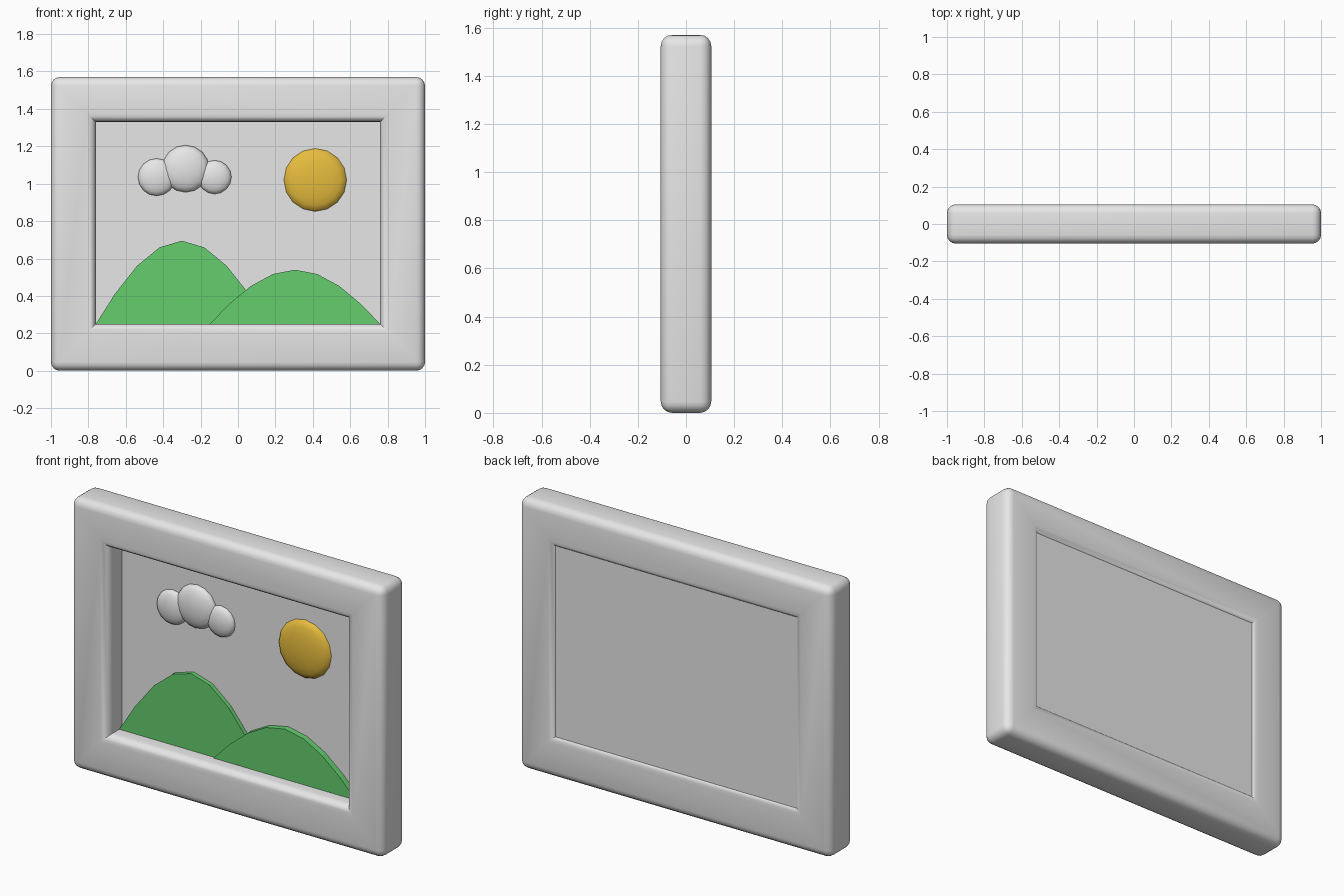
import bpy, bmesh, math

cube = bpy.data.objects.get("Cube")
if cube:
    bpy.data.objects.remove(cube, do_unlink=True)


def material(name, rgb):
    mat = bpy.data.materials.new(name)
    mat.use_nodes = True
    mat.diffuse_color = (*rgb, 1)
    mat.node_tree.nodes["Principled BSDF"].inputs["Base Color"].default_value = (*rgb, 1)
    return mat


grey = material("light_grey", (0.8, 0.8, 0.8))
green = material("hill_green", (0.13, 0.61, 0.155))
yellow = material("sun_yellow", (0.84, 0.53, 0.05))


def add_object(name, bm, mat, smooth=None):
    bmesh.ops.recalc_face_normals(bm, faces=bm.faces)
    mesh = bpy.data.meshes.new(name)
    bm.to_mesh(mesh)
    bm.free()
    mesh.materials.append(mat)
    obj = bpy.data.objects.new(name, mesh)
    bpy.context.collection.objects.link(obj)
    if smooth:
        bpy.ops.object.select_all(action='DESELECT')
        obj.select_set(True)
        bpy.context.view_layer.objects.active = obj
        bpy.ops.object.shade_smooth_by_angle(angle=math.radians(smooth))
    return obj


def rect(bm, x, z0, z1, y):
    return [bm.verts.new(p) for p in ((-x, y, z0), (x, y, z0), (x, y, z1), (-x, y, z1))]


def extruded_outline(name, points, front, back, mat):
    bm = bmesh.new()
    face = bm.faces.new([bm.verts.new((x, front, z)) for x, z in points])
    moved = bmesh.ops.extrude_face_region(bm, geom=[face], use_keep_orig=True)["geom"]
    verts = [g for g in moved if isinstance(g, bmesh.types.BMVert)]
    bmesh.ops.translate(bm, verts=verts, vec=(0, back - front, 0))
    return add_object(name, bm, mat)


# Frame: mitred rectangular ring with rounded edges, inner corners left sharp
bm = bmesh.new()
depth = 0.105
rings = [rect(bm, 1, 0, 1.57, -depth), rect(bm, 1, 0, 1.57, depth),
         rect(bm, 0.76, 0.25, 1.33, depth), rect(bm, 0.76, 0.25, 1.33, -depth)]
for r in range(4):
    a, b = rings[r], rings[(r + 1) % 4]
    for i in range(4):
        j = (i + 1) % 4
        bm.faces.new((a[i], a[j], b[j], b[i]))
bmesh.ops.recalc_face_normals(bm, faces=bm.faces)
inner = set(rings[2] + rings[3])
rounded = [e for e in bm.edges if e.calc_face_angle() > 1
           and not (set(e.verts) <= inner and abs(e.verts[0].co.y - e.verts[1].co.y) > depth)]
bmesh.ops.bevel(bm, geom=rounded, offset=0.047, segments=4, profile=0.5, affect='EDGES')
add_object("frame", bm, grey, 40)

# Backing panel behind the scene
panel_front = 0.025
extruded_outline("backing_panel", [(-0.8, 0.21), (0.8, 0.21), (0.8, 1.37), (-0.8, 1.37)],
                 panel_front, 0.09, grey)

# Hills: mirrored half profiles
HILL = [(1, 0), (0.78, 0.36), (0.52, 0.7), (0.26, 0.92)]


def hill(name, cx, half, height, front):
    right = [(cx + half * u, 0.25 + height * v) for u, v in HILL]
    left = [(2 * cx - x, z) for x, z in reversed(right)]
    extruded_outline(name, right + [(cx, 0.25 + height)] + left, front, panel_front + 0.01, green)


hill("tall_hill", -0.3, 0.46, 0.445, 0.0)
hill("low_hill", 0.305, 0.455, 0.29, -0.01)


# Sun and cloud puffs: flattened spheres half sunk into the panel
def puff(name, x, z, radius, thick, mat):
    bm = bmesh.new()
    bmesh.ops.create_uvsphere(bm, u_segments=16, v_segments=10, radius=radius)
    for v in bm.verts:
        v.co = (v.co.x + x, v.co.z / radius * thick + panel_front, v.co.y + z)
    add_object(name, bm, mat, 60)


puff("sun", 0.413, 1.02, 0.168, 0.04, yellow)
puff("cloud_left", -0.435, 1.035, 0.1, 0.035, grey)
puff("cloud_middle", -0.28, 1.08, 0.126, 0.045, grey)
puff("cloud_right", -0.125, 1.035, 0.09, 0.035, grey)
